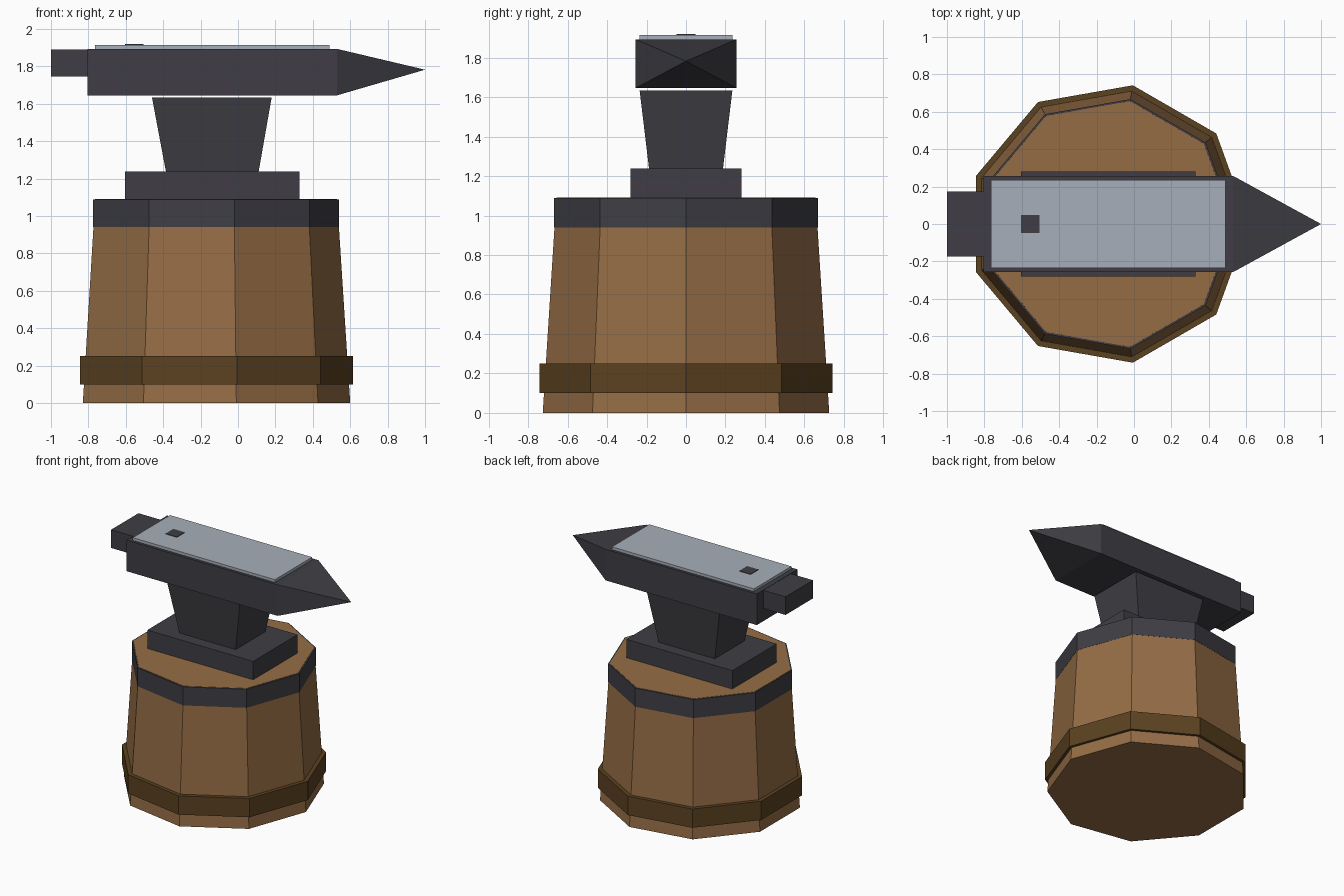
import bpy, bmesh
from math import cos, sin, tau

cube = bpy.data.objects.get("Cube")
if cube:
    bpy.data.objects.remove(cube, do_unlink=True)


def material(name, rgb):
    mat = bpy.data.materials.new(name)
    mat.use_nodes = True
    mat.diffuse_color = (*rgb, 1)
    bsdf = next(n for n in mat.node_tree.nodes if n.type == 'BSDF_PRINCIPLED')
    bsdf.inputs["Base Color"].default_value = (*rgb, 1)
    return mat


wood = material("oak_wood", (0.30, 0.152, 0.06))
brown = material("dark_brown_band", (0.105, 0.054, 0.015))
iron = material("dark_iron", (0.05, 0.048, 0.058))
steel = material("polished_steel", (0.39, 0.43, 0.49))


def loft(name, lower, upper, mat):
    """Solid between two matching rings of points; a one-point upper ring is a tip."""
    bm = bmesh.new()
    a = [bm.verts.new(p) for p in lower]
    b = [bm.verts.new(p) for p in upper]
    n = len(a)
    bm.faces.new(a[::-1])
    if len(b) > 1:
        bm.faces.new(b)
    for i in range(n):
        j = (i + 1) % n
        if len(b) > 1:
            bm.faces.new((a[i], a[j], b[j], b[i]))
        else:
            bm.faces.new((a[i], a[j], b[0]))
    bmesh.ops.recalc_face_normals(bm, faces=bm.faces)
    mesh = bpy.data.meshes.new(name)
    bm.to_mesh(mesh)
    bm.free()
    mesh.materials.append(mat)
    obj = bpy.data.objects.new(name, mesh)
    bpy.context.collection.objects.link(obj)
    return obj


STUMP_X = -0.137


def ring(radius, z, sides=9):
    return [(STUMP_X + radius * cos(tau * i / sides), radius * sin(tau * i / sides), z)
            for i in range(sides)]


def rect(x0, x1, half, z):
    return [(x0, -half, z), (x1, -half, z), (x1, half, z), (x0, half, z)]


def box(name, x0, x1, half, z0, z1, mat):
    return loft(name, rect(x0, x1, half, z0), rect(x0, x1, half, z1), mat)


# Nine-sided tapered stump with two hoops
loft("stump", ring(0.737, 0), ring(0.667, 1.09), wood)
loft("lower_hoop", ring(0.753, 0.10), ring(0.753, 0.25), brown)
loft("upper_hoop", ring(0.678, 0.94), ring(0.678, 1.088), iron)

# Foot and flared waist
box("foot", -0.605, 0.33, 0.28, 1.085, 1.237, iron)
loft("waist", rect(-0.385, 0.11, 0.187, 1.235), rect(-0.46, 0.18, 0.235, 1.634), iron)

# Body, heel and pointed horn
box("body", -0.805, 0.53, 0.257, 1.645, 1.893, iron)
box("heel", -1.0, -0.80, 0.173, 1.746, 1.891, iron)
horn_base = [(0.53, y, z) for y, z in
             ((-0.257, 1.645), (0.257, 1.645), (0.257, 1.893), (-0.257, 1.893))]
loft("horn", horn_base, [(1.0, 0, 1.782)], iron)

# Polished working face with its square hole
box("face_plate", -0.765, 0.49, 0.235, 1.89, 1.915, steel)
box("square_hole", -0.605, -0.505, 0.049, 1.912, 1.919, iron)
